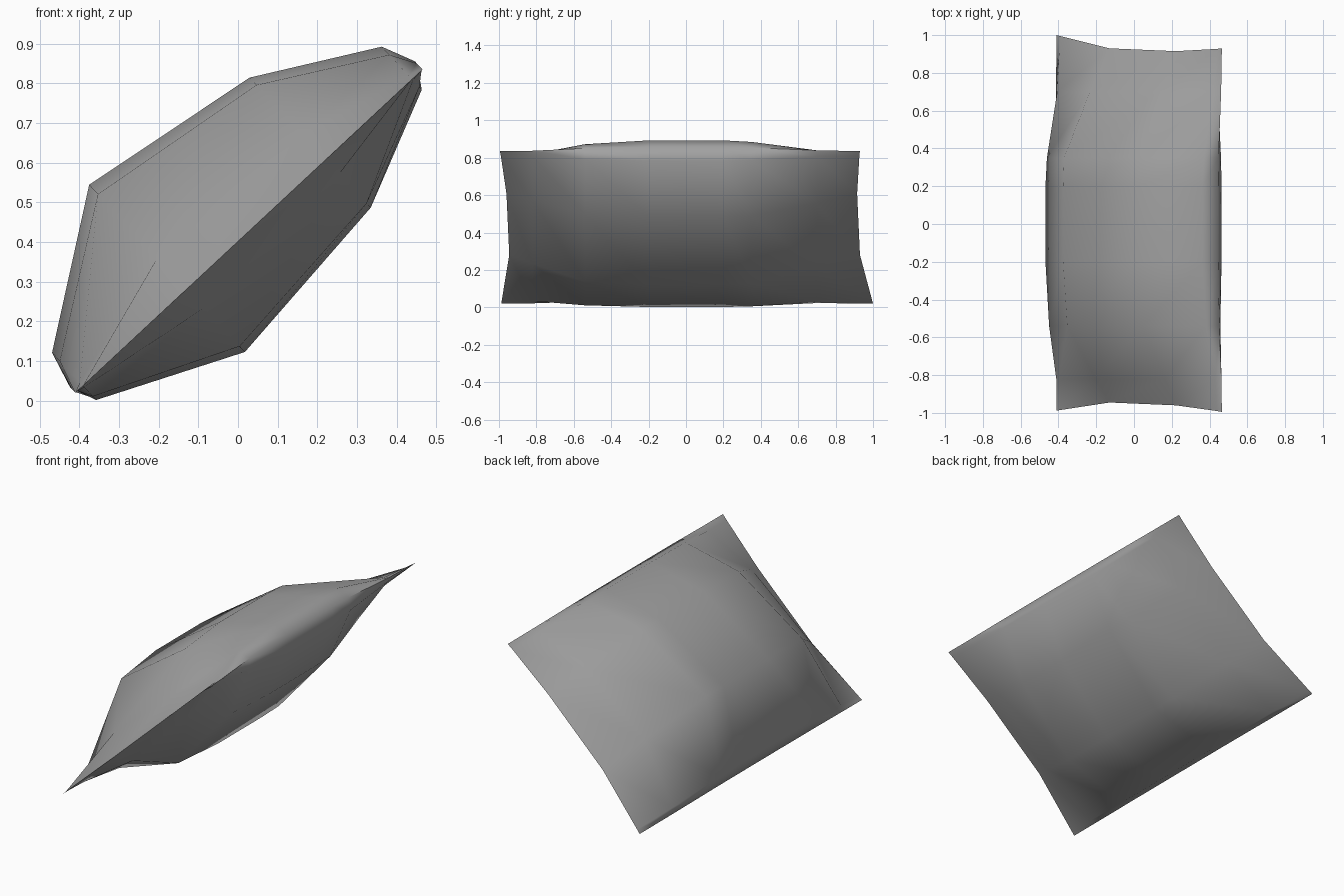
import bpy, bmesh, math

cube = bpy.data.objects.get("Cube")
if cube:
    bpy.data.objects.remove(cube, do_unlink=True)

# Soft grey cloth
cloth = bpy.data.materials.new("grey_cloth")
cloth.use_nodes = True
cloth.diffuse_color = (0.36, 0.36, 0.36, 1)
cloth.node_tree.nodes["Principled BSDF"].inputs["Base Color"].default_value = (0.36, 0.36, 0.36, 1)

# Cross-section rows: position across the cushion, upper height, lower height
ROWS = [(-0.598, 0.02, 0.02), (-0.572, 0.114, -0.049), (-0.215, 0.36, -0.216),
        (0.265, 0.282, -0.166), (0.562, 0.112, -0.036), (0.598, 0.028, 0.028)]
# Pulled-in end seams for each row
FRONT = [-0.988, -0.985, -0.945, -0.96, -0.99, -0.995]
BACK = [1.0, 0.995, 0.93, 0.915, 0.927, 0.93]
# Stations along the length: y, fullness of the body, fullness of the side rims
STATIONS = [(-1, 0, 0), (-0.82, 0.3, 0.1), (-0.54, 0.91, 0.75), (-0.2, 1, 1),
            (0.2, 1, 1), (0.35, 0.98, 0.9), (0.7, 0.42, 0.2), (1, 0, 0)]
TILT = math.atan2(0.815, 0.875)
CENTRE_X, CENTRE_Z = 0.0275, 0.4275
LAST_ROW, LAST_STATION = len(ROWS) - 1, len(STATIONS) - 1


def place(row, station, side):
    """Point of the cushion, leaned over to its resting angle."""
    v, upper, lower = ROWS[row]
    y, body, rim = STATIONS[station]
    if station == 0:
        y = FRONT[row]
    elif station == LAST_STATION:
        y = BACK[row]
    n = (upper if side > 0 else lower) * (body if row in (2, 3) else rim)
    c, s = math.cos(TILT), math.sin(TILT)
    return CENTRE_X + v * c - n * s, y, CENTRE_Z + v * s + n * c


bm = bmesh.new()
points = {}


def vertex(row, station, side):
    # Both panels share the vertices on the seam
    on_seam = row in (0, LAST_ROW) or station in (0, LAST_STATION)
    key = (row, station, 0 if on_seam else side)
    if key not in points:
        points[key] = bm.verts.new(place(row, station, side))
    return points[key]


# Upper and lower panels
for side in (1, -1):
    for r in range(LAST_ROW):
        for s in range(LAST_STATION):
            corners = [(r, s), (r + 1, s), (r + 1, s + 1), (r, s + 1)]
            bm.faces.new([vertex(a, b, side) for a, b in corners[::side]])

mesh = bpy.data.meshes.new("cushion")
bm.to_mesh(mesh)
bm.free()
mesh.materials.append(cloth)
cushion = bpy.data.objects.new("cushion", mesh)
bpy.context.collection.objects.link(cushion)

# Smooth panels with a crisp seam
bpy.ops.object.select_all(action="DESELECT")
cushion.select_set(True)
bpy.context.view_layer.objects.active = cushion
bpy.ops.object.shade_smooth_by_angle(angle=math.radians(65))
